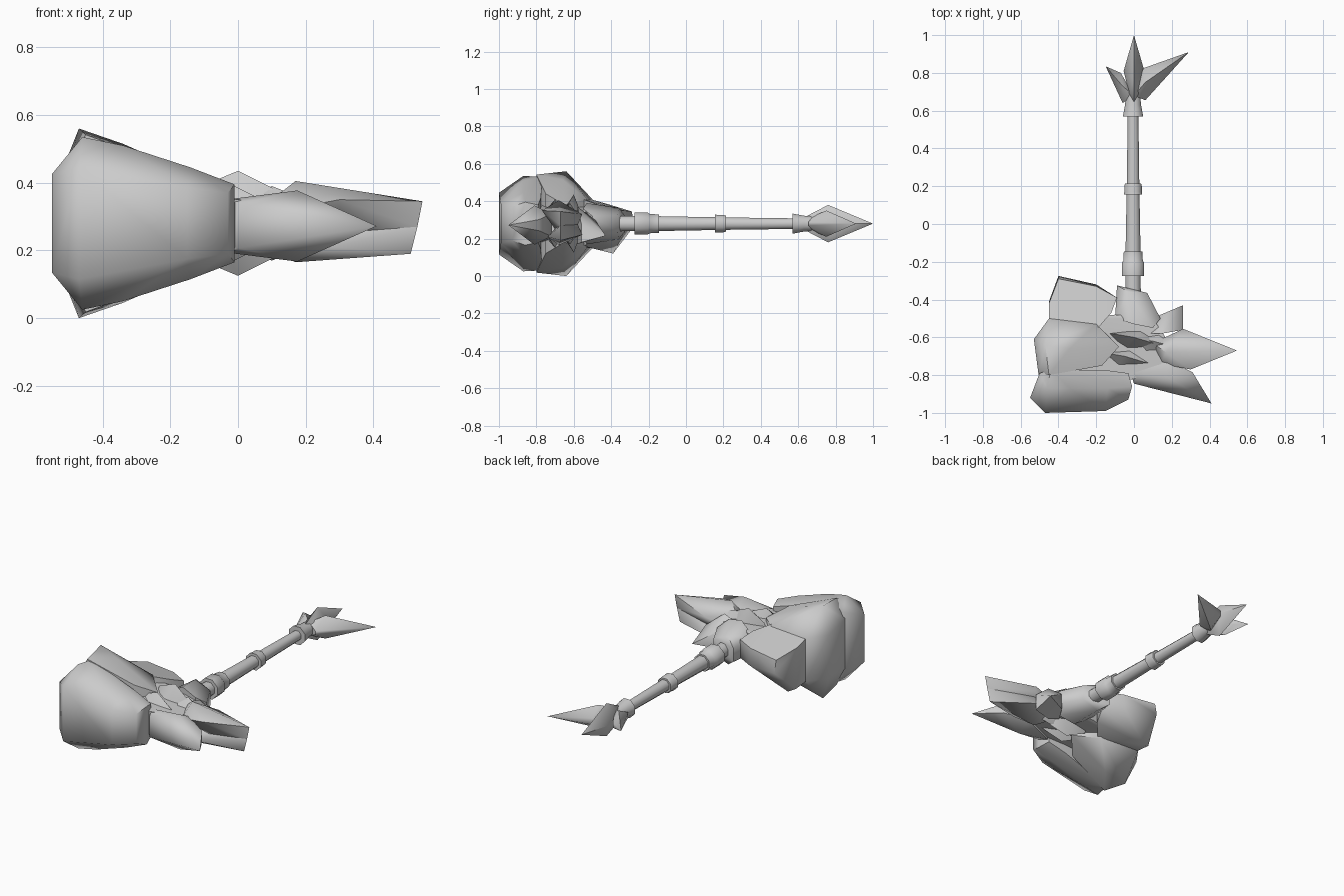
import bpy, bmesh, math

ZC = 0.28  # height of the weapon's centre plane


def finish(name, bm, angle):
    bmesh.ops.recalc_face_normals(bm, faces=bm.faces)
    me = bpy.data.meshes.new(name)
    bm.to_mesh(me)
    bm.free()
    ob = bpy.data.objects.new(name, me)
    bpy.context.collection.objects.link(ob)
    bpy.ops.object.select_all(action='DESELECT')
    ob.select_set(True)
    bpy.context.view_layer.objects.active = ob
    bpy.ops.object.shade_smooth_by_angle(angle=math.radians(angle))
    return ob


def hull(name, pts, angle=58):
    """Faceted chunk wrapped around a few corner points."""
    bm = bmesh.new()
    for p in pts:
        bm.verts.new(p)
    bmesh.ops.convex_hull(bm, input=bm.verts)
    loose = [v for v in bm.verts if not v.link_faces]
    bmesh.ops.delete(bm, geom=loose, context='VERTS')
    bmesh.ops.dissolve_limit(bm, angle_limit=math.radians(2), verts=bm.verts, edges=bm.edges)
    return finish(name, bm, angle)


def sym(name, pts, zc=ZC, angle=58):
    """Chunk mirrored above and below the plane z = zc; pts are x, y, half height."""
    out = []
    for x, y, h in pts:
        out.append((x, y, zc + h))
        if h > 0:
            out.append((x, y, zc - h))
    return hull(name, out, angle)


def turned(name, profile, sides=8, x=-0.005):
    """Solid of revolution along y from (y, radius) pairs."""
    bm = bmesh.new()
    rings = []
    for y, r in profile:
        rings.append([bm.verts.new((x + r * math.cos(2 * math.pi * (i + .5) / sides), y,
                                    ZC + r * math.sin(2 * math.pi * (i + .5) / sides)))
                      for i in range(sides)])
    for a, b in zip(rings, rings[1:]):
        for i in range(sides):
            j = (i + 1) % sides
            bm.faces.new((a[i], a[j], b[j], b[i]))
    bm.faces.new(rings[0])
    bm.faces.new(rings[-1])
    return finish(name, bm, 50)


# shaft and its collars
turned("shaft", [(-.5, .045), (-.15, .043), (.2, .036), (.62, .03)])
turned("lower_collar", [(-.275, .064), (-.205, .064), (-.195, .056), (-.145, .053)])
turned("middle_ring", [(.155, .053), (.17, .05), (.2, .05), (.215, .046)])
turned("pommel_collar", [(.57, .058), (.63, .046), (.69, .04)])

# pommel crystals
sym("pommel_spike", [(0, 1, 0), (.055, .81, 0), (-.055, .81, 0), (0, .76, .10), (.025, .69, .04),
                     (-.025, .69, .04), (0, .645, .04)])
sym("pommel_side_spike", [(.29, .91, 0), (.05, .825, .02), (.06, .655, .01), (.06, .75, .07),
                          (.0, .68, .04)])
sym("pommel_small_spike", [(-.15, .835, 0), (-.07, .80, .015), (-.10, .725, .01),
                           (-.06, .64, .015), (-.06, .73, .06), (0, .68, .03)])

# stone striking head: front, middle and back slabs
sym("front_slab", [
    (-.55, -.92, .145), (-.50, -.79, .19),
    (-.47, -1, .165), (-.46, -.87, .255), (-.44, -.77, .25),
    (-.34, -.87, .23), (-.15, -.99, .105), (-.14, -.87, .165), (-.14, -.775, .14),
    (-.03, -.93, .09), (-.01, -.86, .115), (-.03, -.79, .10)])
sym("middle_slab", [
    (-.53, -.61, .13), (-.505, -.80, .15), (-.47, -.64, .28), (-.45, -.80, .262),
    (-.45, -.50, .13), (-.34, -.66, .235), (-.2, -.53, .13), (-.08, -.65, .10), (-.17, -.75, .16)])
hull("back_slab", [
    (-.45, -.51, .15), (-.45, -.51, .41), (-.45, -.41, .14), (-.45, -.42, .385),
    (-.40, -.275, .27), (-.40, -.29, .345), (-.41, -.39, .12),
    (-.20, -.32, .25), (-.20, -.33, .35), (-.09, -.39, .24), (-.09, -.39, .35),
    (-.12, -.47, .20), (-.12, -.47, .38), (-.19, -.55, .16), (-.19, -.55, .41)])

# core that joins slabs, blades and shaft
sym("head_core", [(-.3, -.88, .1), (-.3, -.5, .1), (0, -.82, .07), (.14, -.76, .06),
                  (.18, -.62, .06), (.1, -.5, .06), (-.1, -.48, .07)])
sym("shaft_socket", [(-.09, -.325, .04), (-.03, -.36, .085), (.07, -.365, .045), (.14, -.50, .04),
                     (.10, -.55, .08), (.0, -.53, .11), (-.10, -.50, .05)])

# small shards standing proud of the core, top and bottom
for s, side in ((1, "top"), (-1, "bottom")):
    for k, (x, y, h) in enumerate(((0, -.61, .155), (-.05, -.71, .13), (.10, -.63, .11))):
        hull(f"shard_{side}_{k + 1}", [
            (x + dx, y + dy, ZC + s * z) for dx, dy, z in (
                (-.14, .03, .05), (.15, -.03, .05), (.04, .05, .05), (-.05, -.06, .05),
                (-.12, .03, h - .05), (.10, -.02, h - .05), (0, .01, h))], 40)

# blades on the right side
sym("front_blade", [(.41, -.95, 0), (.31, -.785, .03), (.175, -.81, .105), (.18, -.885, .035),
                    (.0, -.845, .065), (-.02, -.79, .08), (.18, -.72, .06)], .272)
# middle blade: a forked pair of ridges meeting in a shallow hollow
hull("middle_blade_upper", [(.545, -.67, .345), (.53, -.67, .27), (.30, -.77, .35),
                            (.17, -.68, .405), (.26, -.555, .33), (.10, -.63, .35),
                            (.10, -.63, .25), (.14, -.74, .32), (.30, -.70, .25),
                            (.26, -.58, .27)])
hull("middle_blade_lower", [(.51, -.67, .19), (.53, -.67, .27), (.28, -.74, .21),
                            (.17, -.68, .165), (.26, -.555, .22), (.10, -.63, .20),
                            (.10, -.63, .30), (.14, -.72, .23), (.30, -.66, .30),
                            (.26, -.58, .28)])
# back blade, its tip dipping below the centre plane
hull("back_blade", [(.26, -.43, .215), (.26, -.56, .28), (.26, -.56, .18),
                    (.13, -.485, .30), (.13, -.485, .20), (.15, -.58, .37), (.15, -.58, .17),
                    (.07, -.58, .34), (.07, -.58, .20)])
